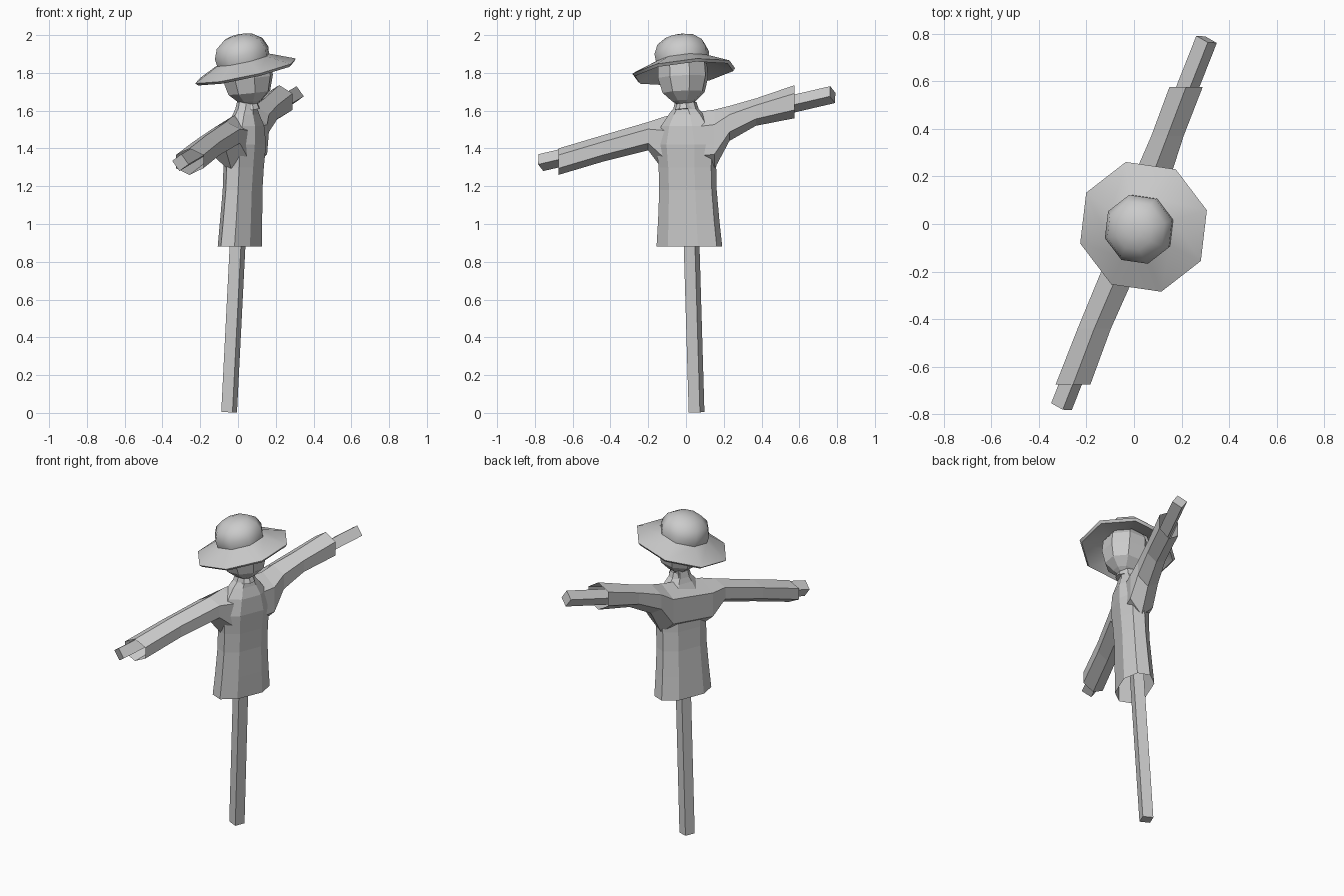
import bpy, bmesh
from math import sin, cos, pi, radians
from mathutils import Vector, Matrix

cube = bpy.data.objects.get("Cube")
if cube:
    bpy.data.objects.remove(cube, do_unlink=True)

grey = bpy.data.materials.new("plain grey")
grey.use_nodes = True
COLOUR = (0.6, 0.6, 0.6, 1)
grey.diffuse_color = COLOUR
grey.node_tree.nodes["Principled BSDF"].inputs["Base Color"].default_value = COLOUR

# Horizontal axes of the turned figure: along the arms and out of the chest
ARM = Vector((0.375, 0.927, 0))
CHEST = Vector((0.927, -0.375, 0))


def loft(name, rings, cap_start=False, cap_end=False, smooth=None):
    """Skin a list of equally sized point rings."""
    bm = bmesh.new()
    loops = [[bm.verts.new(p) for p in ring] for ring in rings]
    n = len(loops[0])
    for a, b in zip(loops, loops[1:]):
        for i in range(n):
            j = (i + 1) % n
            bm.faces.new((a[i], a[j], b[j], b[i]))
    if cap_start:
        bm.faces.new(loops[0][::-1])
    if cap_end:
        bm.faces.new(loops[-1])
    bmesh.ops.remove_doubles(bm, verts=bm.verts, dist=0.0005)
    bmesh.ops.recalc_face_normals(bm, faces=bm.faces)
    mesh = bpy.data.meshes.new(name)
    bm.to_mesh(mesh)
    bm.free()
    mesh.materials.append(grey)
    obj = bpy.data.objects.new(name, mesh)
    bpy.context.collection.objects.link(obj)
    if smooth:
        bpy.ops.object.select_all(action='DESELECT')
        obj.select_set(True)
        bpy.context.view_layer.objects.active = obj
        bpy.ops.object.shade_smooth_by_angle(angle=radians(smooth))
    return obj


def beam(name, start, end, side, roll):
    """Square timber; roll turns it about its own length."""
    start, end = Vector(start), Vector(end)
    axis = (end - start).normalized()
    a = (CHEST - axis * CHEST.dot(axis)).normalized()
    b = axis.cross(a)
    r = side / 2 ** 0.5
    angles = [roll + pi / 4 + k * pi / 2 for k in range(4)]
    rings = [[p + r * (a * cos(t) + b * sin(t)) for t in angles] for p in (start, end)]
    return loft(name, rings, True, True)


def lathe(name, profile, origin, up, sides, turn, **options):
    """Revolve (radius, height) pairs round a tilted axis."""
    tilt = Vector((0, 0, 1)).rotation_difference(Vector(up)).to_matrix()
    angles = [turn + 2 * pi * k / sides for k in range(sides)]
    rings = [[Vector(origin) + tilt @ Vector((r * cos(t), r * sin(t), z)) for t in angles]
             for r, z in profile]
    return loft(name, rings, **options)


# Timber frame
beam("pole", (-0.047, 0.056, 0.004), (0.04, 0.005, 1.72), 0.064, 0)
beam("cross_bar", (-0.305, -0.768, 1.325), (0.305, 0.776, 1.685), 0.066, radians(57))

# Shirt body: long eight-sided sections, open at the hem
OUTLINE = [(1, 0.42), (0.5, 1), (-0.5, 1), (-1, 0.42),
           (-1, -0.42), (-0.5, -1), (0.5, -1), (1, -0.42)]
BODY = [(0.88, 0.172, 0.092), (1.02, 0.16, 0.088), (1.18, 0.15, 0.083), (1.3, 0.15, 0.085),
        (1.42, 0.16, 0.09), (1.52, 0.13, 0.08), (1.58, 0.09, 0.058),
        (1.61, 0.064, 0.05), (1.645, 0.054, 0.045)]
rings = []
for z, half_u, half_v in BODY:
    centre = Vector((0.01 + 0.047 * (z - 0.88), 0.018 - 0.025 * (z - 0.88), z))
    rings.append([centre + ARM * half_u * u + CHEST * half_v * v for u, v in OUTLINE])
loft("shirt_body", rings)

# Sleeves and shoulders: six-sided sections, open at the cuffs
SLEEVES = [(-0.675, 1.26, 1.4, 0.073), (-0.44, 1.33, 1.47, 0.07), (-0.2, 1.39, 1.54, 0.074),
           (-0.11, 1.27, 1.57, 0.085), (0.15, 1.29, 1.605, 0.085), (0.23, 1.44, 1.625, 0.076),
           (0.37, 1.52, 1.665, 0.068), (0.575, 1.56, 1.735, 0.07)]
rings = []
for y, low, high, half in SLEEVES:
    x = 0.38 * y + (0.012 if abs(y) < 0.22 else 0)
    mid, tall = (low + high) / 2, (high - low) / 2
    rings.append([(x + half * sin(k * pi / 3) / sin(pi / 3), y, mid + tall * cos(k * pi / 3))
                  for k in range(6)])
loft("shirt_sleeves", rings)

# Stuffed head with a gathered neck
HEAD = [(0.05, -0.17), (0.04, -0.14), (0.065, -0.125), (0.115, -0.08), (0.138, 0),
        (0.135, 0.07), (0.1, 0.13), (0.04, 0.16)]
lathe("head", HEAD, (0.052, -0.016, 1.775), (-0.1, -0.04, 1), 8, radians(15),
      cap_start=True, cap_end=True)

# Hat: drooping brim, round crown and hollow underside
HAT = [(0.132, 0.045), (0.27, -0.014), (0.283, 0), (0.146, 0.06), (0.15, 0.1),
       (0.128, 0.15), (0.08, 0.184), (0.03, 0.196)]
lathe("hat", HAT, (0.04, -0.012, 1.81), (-0.22, -0.11, 1), 8, radians(15),
      cap_end=True, smooth=50)
